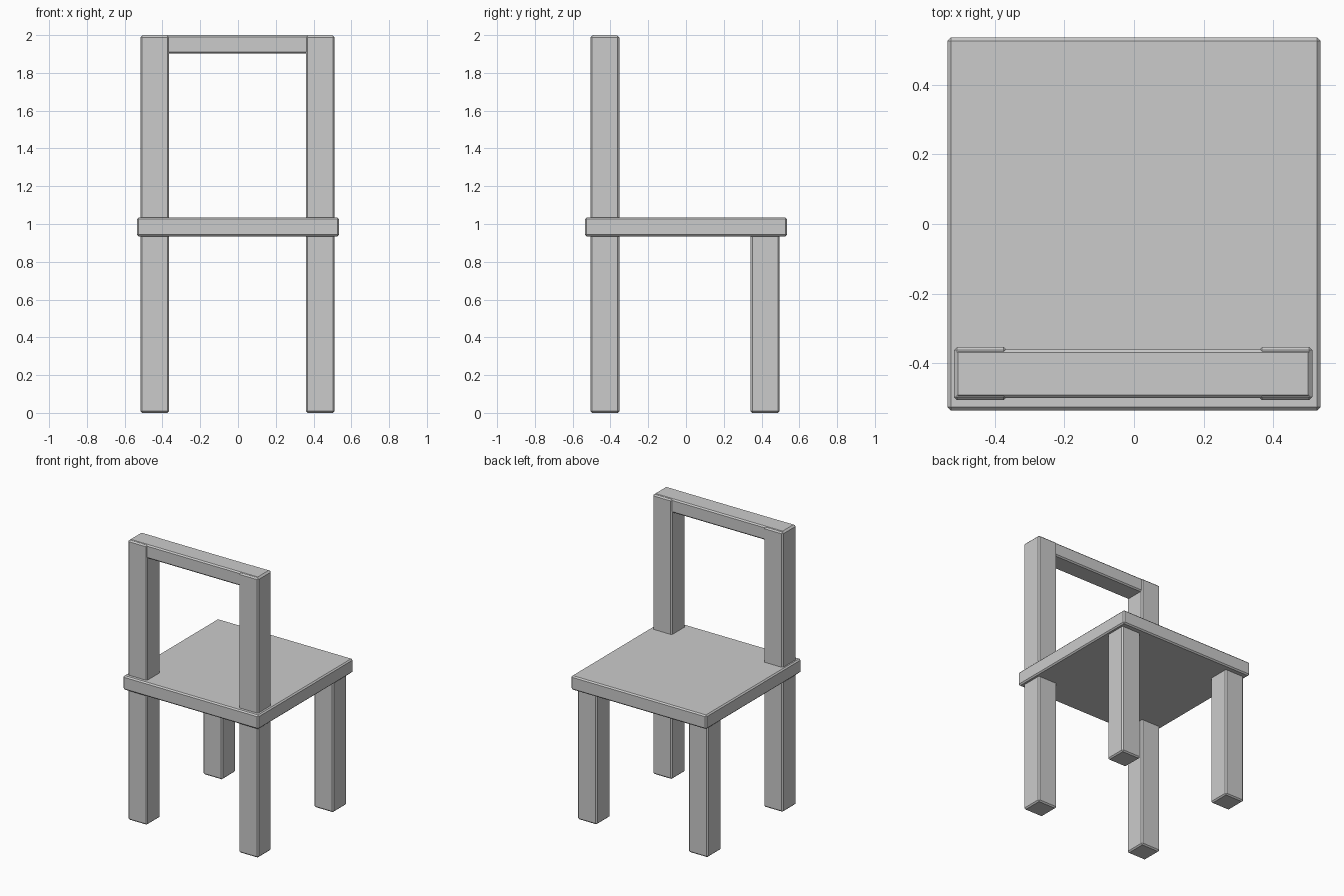
import bpy

if "Cube" in bpy.data.objects:
    bpy.data.objects.remove(bpy.data.objects["Cube"])

BEVEL = 0.009


def beam(name, x, y, z):
    """Chamfered box given its (min, max) extents on each axis."""
    spans = (x, y, z)
    bpy.ops.mesh.primitive_cube_add(size=1, location=[(a + b) / 2 for a, b in spans])
    ob = bpy.context.object
    ob.name = name
    ob.scale = [b - a for a, b in spans]
    bpy.ops.object.transform_apply(location=False, rotation=False, scale=True)
    mod = ob.modifiers.new("chamfer", 'BEVEL')
    mod.width = BEVEL
    mod.segments = 1
    return ob


# Seat slab
beam("seat", (-0.535, 0.535), (-0.535, 0.535), (0.935, 1.035))

# Legs: tall posts carry the backrest, short legs stop inside the seat
for side, x in (("left", (-0.517, -0.365)), ("right", (0.359, 0.512))):
    beam("back_post_" + side, x, (-0.506, -0.353), (0.0, 1.997))
    beam("short_leg_" + side, x, (0.342, 0.495), (0.0, 0.99))

# Top rail of the backrest
beam("back_rail", (-0.514, 0.509), (-0.5, -0.36), (1.902, 2.0))
